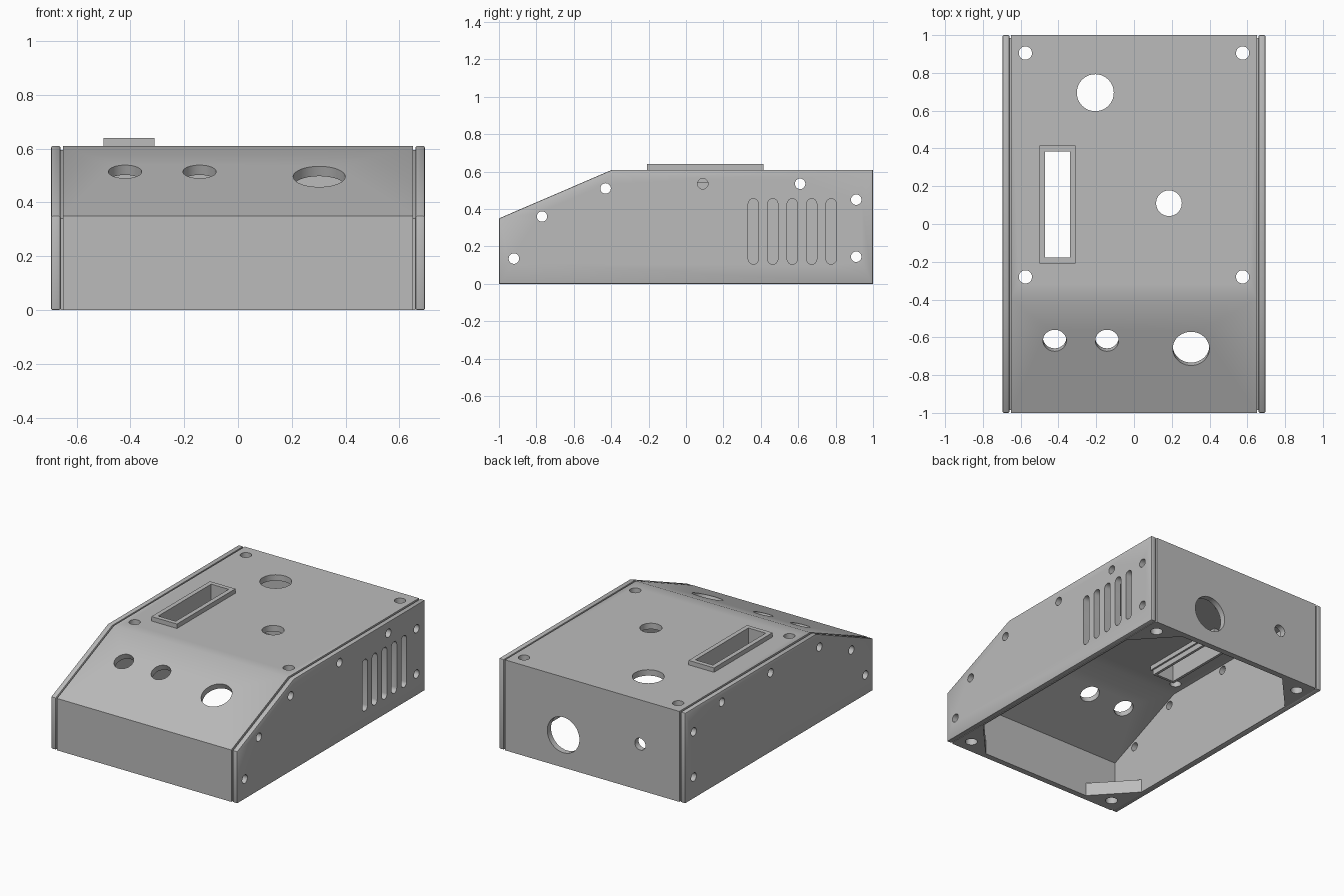
import bpy, bmesh, math
from mathutils import Matrix, Vector

if "Cube" in bpy.data.objects:
    bpy.data.objects.remove(bpy.data.objects["Cube"])

grey = bpy.data.materials.new("light_grey")
grey.use_nodes = True
grey.diffuse_color = (0.5, 0.5, 0.5, 1)
grey.node_tree.nodes["Principled BSDF"].inputs["Base Color"].default_value = (0.5, 0.5, 0.5, 1)

SLOPE = math.atan2(0.26, 0.605)
PROFILE = [(-1, 0), (-1, 0.35), (-0.395, 0.61), (1, 0.61), (1, 0)]
WALL_INNER = [(0.96, 0), (0.96, 0.57), (-0.387, 0.57), (-0.96, 0.324), (-0.96, 0)]


def prism(bm, pts, lo, hi, axis):
    """Extrude a 2D outline along x (outline in y, z) or z (outline in x, y)."""
    place = (lambda p, d: (d, *p)) if axis == "X" else (lambda p, d: (*p, d))
    a, b = [[bm.verts.new(place(p, d)) for p in pts] for d in (lo, hi)]
    faces = [bm.faces.new(a), bm.faces.new(b)]
    for i in range(len(pts)):
        j = (i + 1) % len(pts)
        faces.append(bm.faces.new((a[i], a[j], b[j], b[i])))
    bmesh.ops.recalc_face_normals(bm, faces=faces)


def box(bm, x0, x1, y0, y1, z0, z1):
    prism(bm, [(x0, y0), (x1, y0), (x1, y1), (x0, y1)], z0, z1, "Z")


def drill(bm, center, normal, radius, depth):
    rot = Vector(normal).to_track_quat("Z", "Y").to_matrix().to_4x4()
    bmesh.ops.create_cone(bm, cap_ends=True, segments=40, radius1=radius, radius2=radius,
                          depth=depth, matrix=Matrix.Translation(center) @ rot)


def finish(name, bm):
    mesh = bpy.data.meshes.new(name)
    bm.to_mesh(mesh)
    bm.free()
    ob = bpy.data.objects.new(name, mesh)
    bpy.context.collection.objects.link(ob)
    mesh.materials.append(grey)
    return ob


def bake(ob):
    """Apply all modifiers, then shade the round parts smooth."""
    graph = bpy.context.evaluated_depsgraph_get()
    mesh = bpy.data.meshes.new_from_object(ob.evaluated_get(graph))
    ob.modifiers.clear()
    ob.data = mesh
    mesh.materials.clear()
    mesh.materials.append(grey)
    bpy.ops.object.select_all(action="DESELECT")
    ob.select_set(True)
    bpy.context.view_layer.objects.active = ob
    bpy.ops.object.shade_smooth_by_angle(angle=math.radians(30))


def cut(ob, bm):
    cutter = finish("cutter", bm)
    cutter.hide_render = True
    mod = ob.modifiers.new("holes", "BOOLEAN")
    mod.object = cutter
    mod.solver = "EXACT"
    bake(ob)
    bpy.data.objects.remove(cutter)


# Wrapped shell: front, sloped panel, top and back
bm = bmesh.new()
prism(bm, PROFILE + WALL_INNER, -0.65, 0.65, "X")
shell = finish("main_shell", bm)
holes = bmesh.new()
for s in (-1, 1):
    for y in (0.905, -0.28):
        drill(holes, (s * 0.575, y, 0.59), (0, 0, 1), 0.035, 0.2)
drill(holes, (-0.205, 0.695, 0.59), (0, 0, 1), 0.098, 0.2)
drill(holes, (0.185, 0.11, 0.59), (0, 0, 1), 0.068, 0.2)
slope_normal = (0, -math.sin(SLOPE), math.cos(SLOPE))
for x, y, r in ((-0.42, -0.617, 0.062), (-0.143, -0.617, 0.062), (0.302, -0.66, 0.097)):
    drill(holes, (x, y, 0.35 + (y + 1) * math.tan(SLOPE)), slope_normal, r, 0.16)
drill(holes, (0.215, 0.98, 0.22), (0, 1, 0), 0.12, 0.2)
drill(holes, (-0.358, 0.98, 0.311), (0, 1, 0), 0.04, 0.2)
box(holes, -0.48, -0.335, -0.19, 0.395, 0.5, 0.7)
cut(shell, holes)

# Side panels with a recessed seam strip, screw holes and vents on the left
SCREWS = [(-0.92, 0.135), (-0.77, 0.36), (-0.43, 0.51), (0.09, 0.535),
          (0.61, 0.535), (0.91, 0.45), (0.91, 0.145)]
INSET = [(-0.985, 0), (-0.985, 0.34), (-0.392, 0.595), (0.985, 0.595), (0.985, 0)]
for s, side in ((1, "left"), (-1, "right")):
    for name, outline, lo, hi in (("side_panel", PROFILE, 0.66, 0.695),
                                  ("seam_strip", INSET, 0.65, 0.66)):
        bm = bmesh.new()
        prism(bm, outline, min(s * lo, s * hi), max(s * lo, s * hi), "X")
        panel = finish(side + "_" + name, bm)
        if name == "side_panel":
            bev = panel.modifiers.new("edges", "BEVEL")
            bev.width = 0.006
            bev.segments = 2
        holes = bmesh.new()
        for y, z in SCREWS:
            drill(holes, (s * 0.67, y, z), (1, 0, 0), 0.028, 0.2)
        if s > 0:
            for i in range(5):
                y = 0.36 + i * 0.104
                arc = [(y + 0.0275 * math.cos(a), (0.4275 if k < 9 else 0.1325) + 0.0275 * math.sin(a))
                       for k in range(18) for a in [math.pi * (k if k < 9 else k - 1) / 8]]
                prism(holes, arc, 0.6, 0.75, "X")
        cut(panel, holes)

# Corner mounting tabs at the base
for sx, side in ((1, "left"), (-1, "right")):
    for sy, end in ((1, "back"), (-1, "front")):
        bm = bmesh.new()
        prism(bm, [(sx * 0.65, sy * 0.96), (sx * 0.41, sy * 0.96), (sx * 0.65, sy * 0.7)], 0, 0.09, "Z")
        tab = finish(end + "_" + side + "_tab", bm)
        holes = bmesh.new()
        drill(holes, (sx * 0.575, sy * 0.905, 0.045), (0, 0, 1), 0.038, 0.2)
        cut(tab, holes)

# Raised window collar and the sleeve below it
for name, grow, z0, z1 in (("window_collar", 0.03, 0.54, 0.64), ("window_sleeve", 0.018, 0.505, 0.54)):
    bm = bmesh.new()
    box(bm, -0.47 - grow, -0.34 + grow, -0.178 - grow, 0.385 + grow, z0, z1)
    collar = finish(name, bm)
    holes = bmesh.new()
    box(holes, -0.47, -0.34, -0.178, 0.385, 0.4, 0.8)
    cut(collar, holes)
